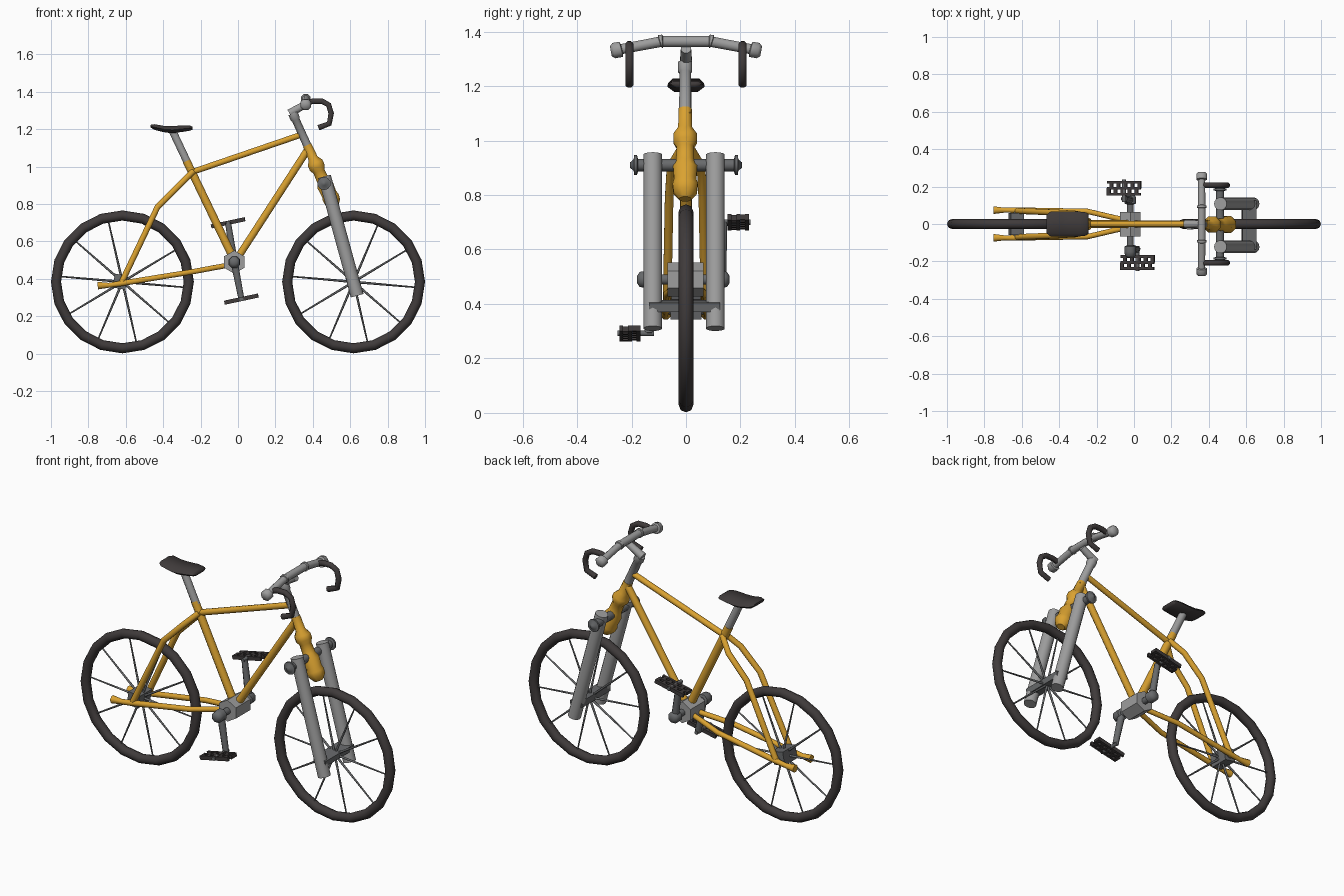
import bpy, bmesh, math
from mathutils import Vector, Matrix

if "Cube" in bpy.data.objects:
    bpy.data.objects.remove(bpy.data.objects["Cube"])


def material(name, rgb):
    m = bpy.data.materials.new(name)
    m.diffuse_color = (*rgb, 1)
    m.use_nodes = True
    m.node_tree.nodes["Principled BSDF"].inputs["Base Color"].default_value = m.diffuse_color
    return m


ORANGE = material("orange paint", (0.70, 0.36, 0.03))
DARK = material("dark rubber", (0.05, 0.043, 0.043))
GREY = material("light metal", (0.34, 0.34, 0.34))
STEEL = material("dark metal", (0.14, 0.145, 0.15))


def finish(name, bm, mat, angle=50):
    bmesh.ops.recalc_face_normals(bm, faces=bm.faces)
    for f in bm.faces:
        f.smooth = True
    me = bpy.data.meshes.new(name)
    bm.to_mesh(me)
    bm.free()
    me.set_sharp_from_angle(angle=math.radians(angle))
    me.materials.append(mat)
    ob = bpy.data.objects.new(name, me)
    bpy.context.collection.objects.link(ob)
    return ob


def bridge(bm, rings):
    n = len(rings[0])
    for a, b in zip(rings, rings[1:]):
        for i in range(n):
            j = (i + 1) % n
            bm.faces.new((a[i], a[j], b[j], b[i]))
    bm.faces.new(rings[0][::-1])
    bm.faces.new(rings[-1])


def tube(name, pts, radii, mat, sides=8, angle=50):
    """Sweep a polygon along points, with one radius or one per point."""
    pts = [Vector(p) for p in pts]
    if not isinstance(radii, (list, tuple)):
        radii = [radii] * len(pts)
    bm = bmesh.new()
    rings = []
    whole = (pts[-1] - pts[0]).normalized()
    ref = Vector((1, 0, 0)) if abs(whole.y) > 0.9 else Vector((0, 1, 0))
    for i, p in enumerate(pts):
        t = Vector()
        if i > 0:
            t += (p - pts[i - 1]).normalized()
        if i < len(pts) - 1:
            t += (pts[i + 1] - p).normalized()
        t.normalize()
        u = (ref - t * ref.dot(t)).normalized()
        v = t.cross(u)
        ring = []
        for k in range(sides):
            a = 2 * math.pi * (k + 0.5) / sides
            ring.append(bm.verts.new(p + (u * math.cos(a) + v * math.sin(a)) * radii[i]))
        rings.append(ring)
    bridge(bm, rings)
    return finish(name, bm, mat, angle)


def box(name, loc, size, mat, tilt=0):
    bm = bmesh.new()
    m = Matrix.Translation(loc) @ Matrix.Rotation(tilt, 4, 'Y') @ Matrix.Diagonal((*size, 1))
    bmesh.ops.create_cube(bm, size=1, matrix=m)
    return finish(name, bm, mat)


# Wheels: tyre ring and tapered spokes
def wheel(name, cx, cz=0.384, R=0.355, r=0.027, major=20, minor=8):
    bm = bmesh.new()
    rings = []
    for i in range(major):
        a = 2 * math.pi * i / major
        ring = []
        for k in range(minor):
            b = 2 * math.pi * k / minor
            d = R + r * math.cos(b)
            ring.append(bm.verts.new((cx + d * math.cos(a), r * math.sin(b), cz + d * math.sin(a))))
        rings.append(ring)
    for i in range(major):
        p, q = rings[i], rings[(i + 1) % major]
        for k in range(minor):
            j = (k + 1) % minor
            bm.faces.new((p[k], p[j], q[j], q[k]))
    finish(name + "_tyre", bm, DARK)
    for i in range(10):
        a = math.radians(175 + 36 * i)
        d = Vector((math.cos(a), 0, math.sin(a)))
        c = Vector((cx, 0, cz))
        tube(name + "_spoke", [c, c + d * 0.34], [0.007, 0.004], STEEL, 6, 70)


wheel("rear_wheel", -0.618)
wheel("front_wheel", 0.618)
box("rear_hub", (-0.63, 0, 0.385), (0.07, 0.115, 0.075), STEEL, math.radians(10))
tube("rear_axle", [(-0.63, -0.08, 0.375), (-0.63, 0.08, 0.375)], 0.015, STEEL)
box("front_hub", (0.615, -0.005, 0.392), (0.075, 0.26, 0.034), STEEL, math.radians(8))

# Frame tubes
tube("top_tube", [(-0.255, 0, 0.968), (0.35, 0, 1.175)], 0.017, ORANGE)
tube("down_tube", [(0.385, 0, 1.11), (-0.01, 0, 0.50)], 0.021, ORANGE)
tube("seat_tube", [(-0.275, 0, 1.03), (-0.02, 0, 0.50)], 0.023, ORANGE)
for s in (-1, 1):
    tube("seat_stay", [(-0.24, s * 0.012, 0.975), (-0.31, s * 0.055, 0.905),
                       (-0.43, s * 0.062, 0.785), (-0.625, s * 0.07, 0.375)], 0.017, ORANGE)
    tube("chain_stay", [(-0.04, s * 0.02, 0.475), (-0.11, s * 0.035, 0.463),
                        (-0.25, s * 0.068, 0.437), (-0.63, s * 0.074, 0.375),
                        (-0.69, s * 0.074, 0.366), (-0.75, s * 0.074, 0.364)],
         [0.015, 0.015, 0.015, 0.016, 0.014, 0.022], ORANGE)


# Head tube and steering column share a slanted axis
def steer(z):
    return (0.30 + (1.27 - z) * 0.45, -0.003, z)


head = [(1.115, .026), (1.045, .028), (1.02, .046), (0.995, .046), (0.975, .034),
        (0.925, .036), (0.90, .048), (0.855, .044), (0.835, .05), (0.81, .046), (0.785, .024)]
tube("head_tube", [steer(z) for z, r in head], [r for z, r in head], ORANGE, 8, 46)
col = [(1.285, .028), (1.255, .028), (1.25, .023), (1.09, .024)]
tube("steering_column", [steer(z) for z, r in col], [r for z, r in col], GREY)
tube("stem", [(0.275, 0, 1.285), (0.37, 0, 1.338)], [0.024, 0.02], GREY)

# Fork legs and crown bar
ends = [(.205, .01), (.192, .022), (.19, .036), (.18, .036), (.176, .023)]
crown = [(-y, r) for y, r in ends] + ends[::-1] and [(-y, r) for y, r in ends] + [(y, r) for y, r in ends[::-1]]
tube("fork_crown", [(0.46, y, 0.91) for y, r in crown], [r for y, r in crown], STEEL, 10)
for y in (-0.122, 0.108):
    tube("fork_leg", [(0.462, y, 0.948), (0.637, y, 0.31)], 0.035, GREY, 14)

# Handlebar with collars, and curved grips
bar = [(0, 1.364, .022), (.085, 1.364, .022), (.087, 1.364, .027), (.095, 1.363, .027),
       (.097, 1.362, .021), (.235, 1.336, .02), (.238, 1.335, .031), (.265, 1.330, .031), (.276, 1.328, .02)]
full = [(-y, z, r) for y, z, r in bar[:0:-1]] + bar
tube("handlebar", [(0.362, y, z) for y, z, r in full], [r for y, z, r in full], GREY)
for s in (-1, 1):
    tube("grip", [(x, s * 0.208, z) for x, z in ((.365, 1.34), (.40, 1.35), (.45, 1.35), (.485, 1.33),
                                                 (.498, 1.285), (.488, 1.23), (.43, 1.208))], 0.016, DARK)

# Seat post and saddle
tube("seat_post", [(-0.352, 0, 1.195), (-0.262, 0, 1.005)], 0.022, GREY)
bm = bmesh.new()
rings = []
for x, w, z, t, b in ((-.467, .05, 1.216, .008, .006), (-.447, .066, 1.211, .016, .014),
                      (-.39, .068, 1.199, .018, .016), (-.35, .068, 1.197, .020, .018),
                      (-.29, .066, 1.203, .018, .016), (-.255, .062, 1.206, .013, .013),
                      (-.242, .05, 1.206, .008, .008)):
    rings.append([bm.verts.new((x, w * a, z + h)) for a, h in
                  ((1, 0), (.75, t), (-.75, t), (-1, 0), (-.65, -b), (.65, -b))])
bridge(bm, rings)
finish("seat", bm, DARK, 65)

# Bottom bracket, crank axle, crank arms and lattice pedals
tube("bottom_bracket", [(-0.02, -0.068, 0.49), (-0.02, 0.064, 0.49)], 0.062, GREY, 6)
axle = [(-.18, .014), (-.17, .03), (-.149, .034), (-.12, .034), (-.115, .02),
        (.105, .02), (.11, .034), (.14, .034), (.152, .028), (.16, .014)]
tube("crank_axle", [(-0.02, y, 0.49) for y, r in axle], [r for y, r in axle], STEEL)
TILT = math.radians(-12)
for s, px, pz, py in ((1, -0.053, 0.70, 0.192), (-1, 0.018, 0.292, -0.206)):
    tube("crank_arm", [(-0.02, s * 0.128, 0.49), (px, s * 0.136, pz)], [0.021, 0.017], STEEL)
    tube("pedal_spindle", [(px, s * 0.118, pz), (px, py + s * 0.045, pz)], 0.011, STEEL)
    c = Vector((px, py, pz))
    for k in (-1, 0, 1):
        box("pedal_rail", c + Vector((0, k * 0.032, 0)), (0.182, 0.014, 0.022), DARK, TILT)
    # staggered cross bars on either side of the middle rail
    for side in (-1, 1):
        for k in range(-2, 3):
            d = k * 0.038 + side * 0.008
            box("pedal_bar", c + Vector((d * math.cos(TILT), side * 0.019, -d * math.sin(TILT))),
                (0.018, 0.04, 0.02), DARK, TILT)
